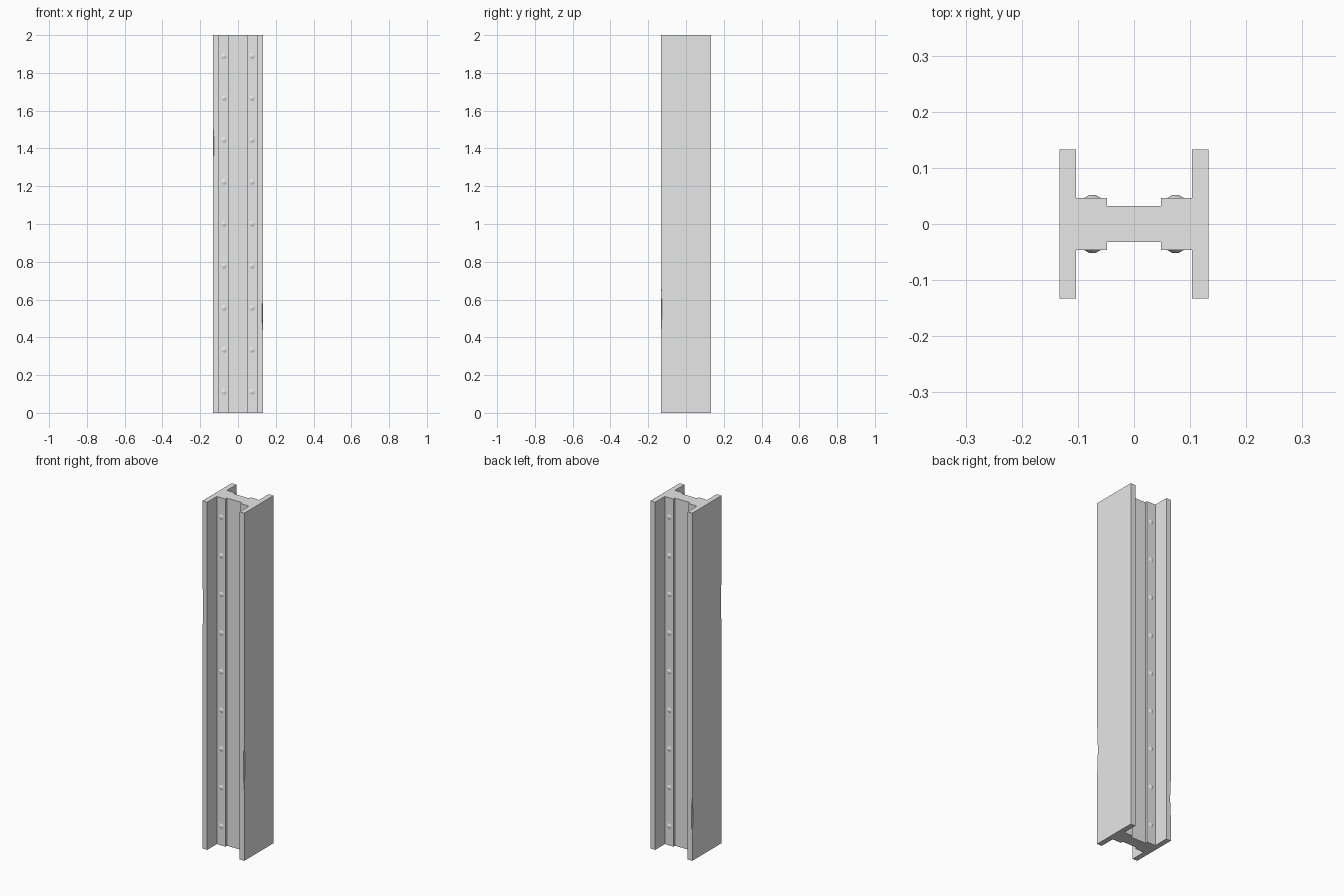
import bpy
import bmesh
from math import radians
from mathutils import Matrix, Vector

cube = bpy.data.objects.get("Cube")
if cube:
    bpy.data.objects.remove(cube, do_unlink=True)

HEIGHT = 2.0
HALF = 0.133      # half width of the beam
PLATE_Y = 0.046   # face of the riveted strips

steel = bpy.data.materials.new("grey steel")
steel.use_nodes = True
steel.diffuse_color = (0.8, 0.8, 0.8, 1)
steel.node_tree.nodes["Principled BSDF"].inputs["Base Color"].default_value = (0.8, 0.8, 0.8, 1)


def make_object(name, bm):
    bmesh.ops.recalc_face_normals(bm, faces=bm.faces)
    mesh = bpy.data.meshes.new(name)
    bm.to_mesh(mesh)
    bm.free()
    mesh.materials.append(steel)
    obj = bpy.data.objects.new(name, mesh)
    bpy.context.collection.objects.link(obj)
    return obj


# Beam: a quarter profile mirrored into an H section, then extruded upward
quarter = [(HALF, HALF), (0.103, HALF), (0.103, PLATE_Y), (0.048, PLATE_Y), (0.048, 0.032)]
back = quarter + [(-x, y) for x, y in reversed(quarter)]
outline = back + [(x, -y) for x, y in reversed(back)]
bm = bmesh.new()
section = bm.faces.new([bm.verts.new((x, y, 0)) for x, y in outline])
extruded = bmesh.ops.extrude_face_region(bm, geom=[section], use_keep_orig=True)
top = [v for v in extruded["geom"] if isinstance(v, bmesh.types.BMVert)]
bmesh.ops.translate(bm, verts=top, vec=(0, 0, HEIGHT))
beam = make_object("h_beam", bm)

# Shallow dents worn into three outer corners
bm = bmesh.new()
for sx, sy, z, length in ((-1, -1, 1.39, 0.14), (1, -1, 0.55, 0.14), (-1, 1, 0.25, 0.11)):
    place = Matrix.Translation((sx * HALF, sy * HALF, z)) @ Matrix.Diagonal((0.006, 0.006, length, 1))
    bmesh.ops.create_icosphere(bm, subdivisions=1, radius=1, matrix=place)
cutter = make_object("dent_cutter", bm)
cutter.hide_render = True
dents = beam.modifiers.new("dents", 'BOOLEAN')
dents.operation = 'DIFFERENCE'
dents.solver = 'EXACT'
dents.object = cutter
bpy.ops.object.select_all(action='DESELECT')
bpy.context.view_layer.objects.active = beam
beam.select_set(True)
bpy.ops.object.modifier_apply(modifier=dents.name)
bpy.data.objects.remove(cutter, do_unlink=True)

# Rivets: low domes in two columns on the front and back strips
bm = bmesh.new()
for side in (-1, 1):
    turn = Matrix.Rotation(radians(-90 * side), 4, 'X')
    for x in (-0.074, 0.074):
        for i in range(9):
            spot = Vector((x, side * (PLATE_Y + 0.002), HEIGHT * (i + 0.5) / 9))
            bmesh.ops.create_cone(bm, cap_ends=True, segments=8, radius1=0.019, radius2=0.005,
                                  depth=0.008, matrix=Matrix.Translation(spot) @ turn)
rivets = make_object("rivets", bm)
bpy.ops.object.select_all(action='DESELECT')
bpy.context.view_layer.objects.active = rivets
rivets.select_set(True)
bpy.ops.object.shade_smooth_by_angle(angle=radians(40))
